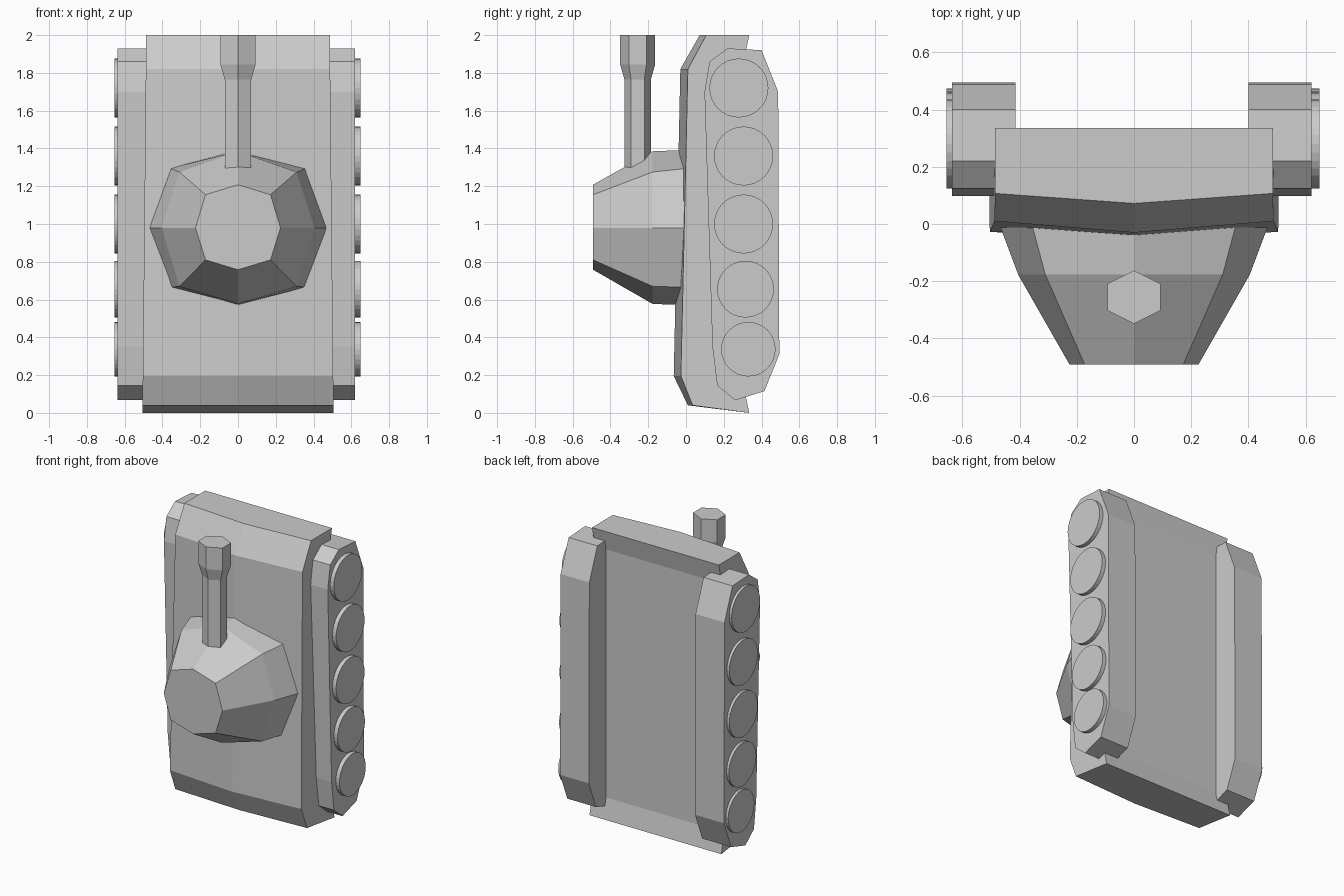
import bpy, bmesh, math

cube = bpy.data.objects.get("Cube")
if cube:
    bpy.data.objects.remove(cube, do_unlink=True)

grey = bpy.data.materials.new("plain_grey")
grey.use_nodes = True
colour = (0.6, 0.6, 0.6, 1)
grey.diffuse_color = colour
grey.node_tree.nodes["Principled BSDF"].inputs["Base Color"].default_value = colour


def loft(name, rings):
    """Skin a list of equal closed rings and cap both ends."""
    bm = bmesh.new()
    loops = [[bm.verts.new(p) for p in ring] for ring in rings]
    n = len(loops[0])
    for a, b in zip(loops, loops[1:]):
        for i in range(n):
            j = (i + 1) % n
            bm.faces.new((a[i], a[j], b[j], b[i]))
    bm.faces.new(loops[0][::-1])
    bm.faces.new(loops[-1])
    bmesh.ops.recalc_face_normals(bm, faces=bm.faces)
    mesh = bpy.data.meshes.new(name)
    bm.to_mesh(mesh)
    bm.free()
    mesh.materials.append(grey)
    obj = bpy.data.objects.new(name, mesh)
    bpy.context.collection.objects.link(obj)
    return obj


# Hull: side outline as (ridge y, edge y, z), with a shallow ridge down the deck
outline = [(0.335, 0.335, 0), (0.01, 0.035, 0.04), (-0.065, -0.027, 0.195),
           (-0.03, 0.01, 1.82), (0.072, 0.107, 2), (0.335, 0.335, 2),
           (0.305, 0.305, 1.86), (0.305, 0.305, 0.14)]


def hull_width(z):
    return 0.506 - 0.01 * z


loft("hull", [
    [(-hull_width(z), edge, z) for ridge, edge, z in outline],
    [(0, ridge, z) for ridge, edge, z in outline],
    [(hull_width(z), edge, z) for ridge, edge, z in outline]])

# Tracks and their wheels
track = [(0.098, 1.7), (0.125, 1.86), (0.22, 1.93), (0.4, 1.92), (0.488, 1.7),
         (0.494, 0.31), (0.415, 0.115), (0.26, 0.067), (0.165, 0.145), (0.14, 0.35)]
wheels = [(0.28, 1.72, 0.156), (0.305, 1.36, 0.156), (0.305, 1.0, 0.156),
          (0.315, 0.655, 0.15), (0.33, 0.337, 0.144)]
SIDES = 32
for side, inner, outer, rim in (("left", 0.4, 0.62, 0.648),
                                ("right", -0.415, -0.637, -0.655)):
    loft(side + "_track", [[(x, y, z) for y, z in track] for x in (inner, outer)])
    for number, (cy, cz, r) in enumerate(wheels, 1):
        angles = [math.tau * i / SIDES for i in range(SIDES)]
        loft(f"{side}_wheel_{number}", [
            [(x, cy + r * math.cos(a), cz + r * math.sin(a)) for a in angles]
            for x in (outer * 0.97, rim)])


# Turret: three eight-sided rings, wide at the deck
def turret_ring(y, top, bottom, shoulder, foot, corner, middle):
    half = [(0, top), (corner, shoulder), (middle, 0.98), (corner, foot), (0, bottom)]
    points = half + [(-x, z) for x, z in half[-2:0:-1]]
    return [(x, y, z) for x, z in points]


loft("turret", [
    turret_ring(0.01, 1.392, 0.57, 1.295, 0.665, 0.36, 0.475),
    turret_ring(-0.177, 1.385, 0.577, 1.275, 0.67, 0.31, 0.405),
    turret_ring(-0.492, 1.208, 0.758, 1.155, 0.81, 0.172, 0.225)])


# Gun: six-sided barrel widening into a muzzle
def gun_ring(half, z):
    return [(half * x, -0.256 + half * y, z) for x, y in
            ((0, 1), (1, 0.5), (1, -0.5), (0, -1), (-1, -0.5), (-1, 0.5))]


loft("gun_barrel", [gun_ring(0.07, 1.297), gun_ring(0.07, 1.765),
                    gun_ring(0.093, 1.845), gun_ring(0.093, 2)])
